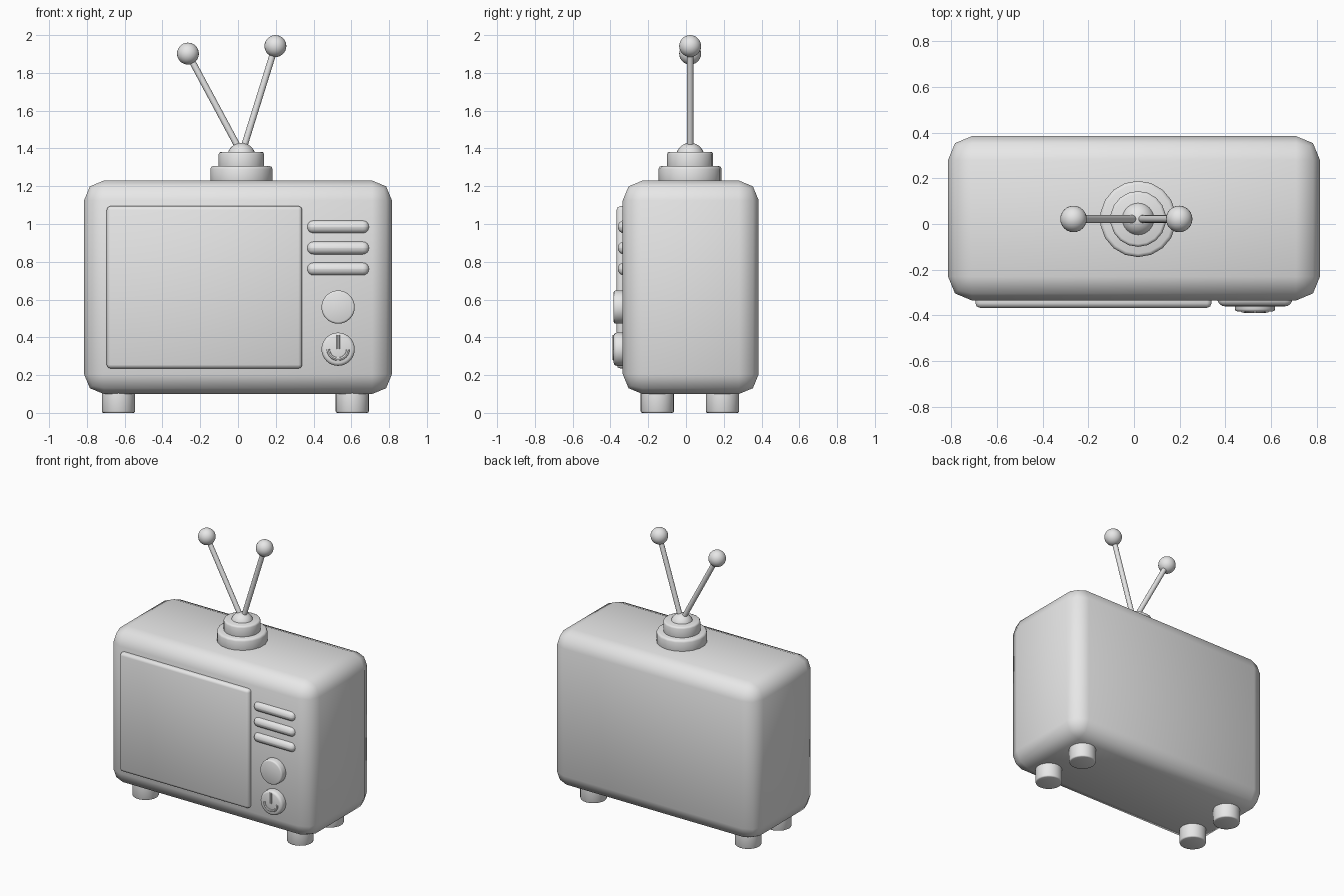
import bpy
import math
from mathutils import Vector

if "Cube" in bpy.data.objects:
    bpy.data.objects.remove(bpy.data.objects["Cube"], do_unlink=True)

grey = bpy.data.materials.new("plain_grey")
grey.use_nodes = True
grey.diffuse_color = (0.8, 0.8, 0.8, 1)
grey.node_tree.nodes["Principled BSDF"].inputs["Base Color"].default_value = (0.8, 0.8, 0.8, 1)


def finish(name, bevel=0, segments=2, angle=40):
    """Name, colour, bevel and smooth the active object."""
    ob = bpy.context.object
    ob.name = name
    ob.data.materials.append(grey)
    if bevel:
        mod = ob.modifiers.new("rounded_edges", "BEVEL")
        mod.width = bevel
        mod.segments = segments
        mod.limit_method = "ANGLE"
        mod.angle_limit = math.radians(40)
        bpy.ops.object.modifier_apply(modifier=mod.name)
    bpy.ops.object.shade_smooth_by_angle(angle=math.radians(angle))
    return ob


def box(name, low, high, bevel, segments=2, angle=50):
    low, high = Vector(low), Vector(high)
    bpy.ops.mesh.primitive_cube_add(size=1, location=(low + high) / 2)
    bpy.context.object.scale = high - low
    bpy.ops.object.transform_apply(location=False, rotation=False, scale=True)
    return finish(name, bevel, segments, angle)


def rod(name, start, end, radius, sides=24, bevel=0, angle=50):
    start, end = Vector(start), Vector(end)
    axis = end - start
    bpy.ops.mesh.primitive_cylinder_add(vertices=sides, radius=radius, depth=axis.length,
                                        location=(start + end) / 2)
    bpy.context.object.rotation_euler = axis.to_track_quat("Z", "Y").to_euler()
    return finish(name, bevel, 2, angle)


def ball(name, centre, radius):
    bpy.ops.mesh.primitive_uv_sphere_add(segments=24, ring_count=14, radius=radius, location=centre)
    return finish(name)


def tube(name, points, radius):
    curve = bpy.data.curves.new(name, "CURVE")
    curve.dimensions = "3D"
    curve.bevel_depth = radius
    curve.bevel_resolution = 2
    curve.use_fill_caps = True
    spline = curve.splines.new("POLY")
    spline.points.add(len(points) - 1)
    for p, co in zip(spline.points, points):
        p.co = (*co, 1)
    ob = bpy.data.objects.new(name, curve)
    bpy.context.collection.objects.link(ob)
    bpy.ops.object.select_all(action="DESELECT")
    ob.select_set(True)
    bpy.context.view_layer.objects.active = ob
    bpy.ops.object.convert(target="MESH")
    return finish(name)


# Cabinet and screen
box("cabinet", (-0.815, -0.335, 0.10), (0.815, 0.385, 1.23), 0.105, 2, 60)
box("screen", (-0.695, -0.367, 0.235), (0.34, -0.30, 1.095), 0.02)

# Speaker bars: rounded slats
for i, z in enumerate((0.762, 0.873, 0.985)):
    box(f"speaker_bar_{i + 1}", (0.365, -0.361, z - 0.035), (0.695, -0.285, z + 0.035), 0.0345, 4)

# Knobs, the lower one with a raised power mark
knob_x = 0.53
rod("tuning_knob", (knob_x, -0.30, 0.56), (knob_x, -0.383, 0.56), 0.088, 32, 0.01)
rod("power_knob", (knob_x, -0.30, 0.337), (knob_x, -0.383, 0.337), 0.088, 32, 0.016)
arc = [math.radians(180 + 180 * i / 16) for i in range(17)]
tube("power_mark_arc", [(knob_x + 0.052 * math.cos(a), -0.38, 0.337 + 0.052 * math.sin(a))
                        for a in arc], 0.01)
tube("power_mark_bar", [(knob_x, -0.38, 0.338), (knob_x, -0.38, 0.412)], 0.01)

# Feet
for side, x in (("right", -0.633), ("left", 0.605)):
    for end, y in (("front", -0.152), ("back", 0.193)):
        rod(f"{end}_{side}_foot", (x, y, 0.16), (x, y, 0), 0.088, 24, 0.008)

# Stepped aerial base
ax, ay = 0.018, 0.022
rod("aerial_base_lower", (ax, ay, 1.20), (ax, ay, 1.307), 0.167, 18, 0.015)
rod("aerial_base_upper", (ax, ay, 1.28), (ax, ay, 1.382), 0.122, 18, 0.012)
ball("aerial_dome", (ax, ay, 1.355), 0.075)

# Aerial rods with ball tips
for side, foot_x, tip in (("right", 0.01, (-0.265, ay, 1.902)),
                          ("left", 0.026, (0.198, ay, 1.942))):
    rod(f"{side}_aerial_rod", (foot_x, ay, 1.39), tip, 0.017, 16)
    ball(f"{side}_aerial_tip", tip, 0.058)
